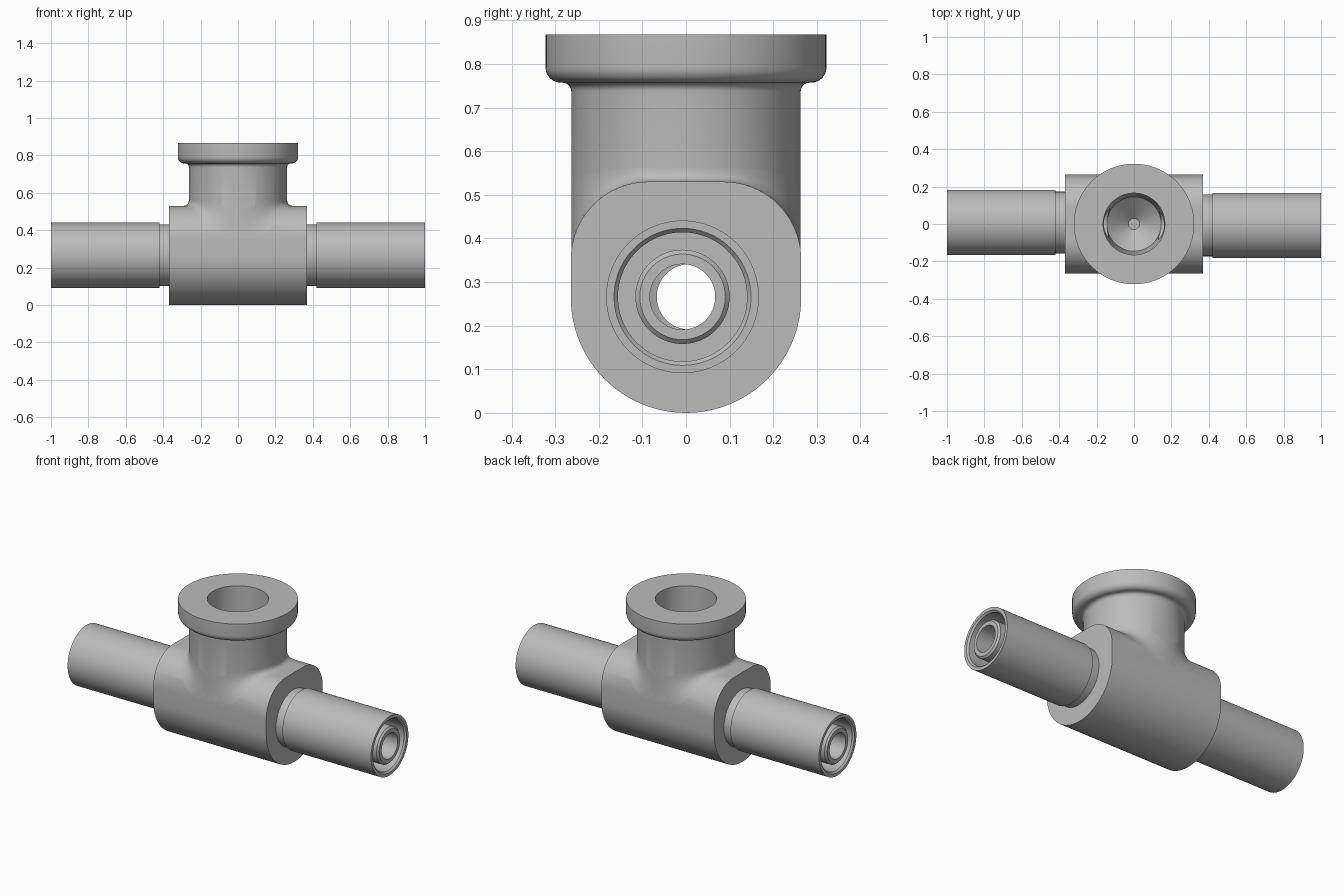
import bpy, bmesh, math
from mathutils import Matrix, Vector

cube = bpy.data.objects.get("Cube")
if cube:
    bpy.data.objects.remove(cube, do_unlink=True)

grey = bpy.data.materials.new("light_grey_metal")
grey.use_nodes = True
tone = (0.5, 0.5, 0.5, 1)
grey.diffuse_color = tone
grey.node_tree.nodes["Principled BSDF"].inputs["Base Color"].default_value = tone

SEG = 96
BODY_W, BODY_L, BODY_TOP, CORNER = 0.264, 0.37, 0.53, 0.178
AXIS_Z = 0.266
NECK_R = 0.263


def arc(cx, cy, r, a0, a1, n=10):
    steps = [math.radians(a0 + (a1 - a0) * i / n) for i in range(n + 1)]
    return [(cx + r * math.cos(a), cy + r * math.sin(a)) for a in steps]


def make(name, bm, fix_normals=True):
    if fix_normals:
        bmesh.ops.recalc_face_normals(bm, faces=bm.faces[:])
    mesh = bpy.data.meshes.new(name)
    bm.to_mesh(mesh)
    bm.free()
    mesh.materials.append(grey)
    ob = bpy.data.objects.new(name, mesh)
    bpy.context.collection.objects.link(ob)
    return ob


def revolve(name, profile, matrix=Matrix(), ring=False):
    """Spin (radius, height) points; a ring joins last point to first, otherwise ends are capped."""
    bm = bmesh.new()
    loops = []
    for r, h in profile:
        loops.append([bm.verts.new(matrix @ Vector((
            r * math.cos(math.tau * i / SEG), r * math.sin(math.tau * i / SEG), h)))
            for i in range(SEG)])
    pairs = list(zip(loops, loops[1:]))
    if ring:
        pairs.append((loops[-1], loops[0]))
    else:
        bm.faces.new(loops[0])
        bm.faces.new(loops[-1])
    for a, b in pairs:
        for i in range(SEG):
            j = (i + 1) % SEG
            bm.faces.new((a[i], a[j], b[j], b[i]))
    return make(name, bm)


def smooth(ob):
    bpy.ops.object.select_all(action='DESELECT')
    ob.select_set(True)
    bpy.context.view_layer.objects.active = ob
    bpy.ops.object.shade_smooth_by_angle(angle=math.radians(30))


def boolean(target, other, operation):
    mod = target.modifiers.new(operation.lower(), 'BOOLEAN')
    mod.operation = operation
    mod.solver = 'EXACT'
    mod.object = other
    bpy.context.view_layer.objects.active = target
    bpy.ops.object.modifier_apply(modifier=mod.name)
    bpy.data.objects.remove(other, do_unlink=True)


def body_height(y):
    """Height of the body's upper surface at a given y."""
    d = max(0, abs(y) - (BODY_W - CORNER))
    return BODY_TOP - CORNER + math.sqrt(max(0, CORNER ** 2 - d ** 2))


# Body block: round underside, rounded upper corners, extruded along x
outline = (arc(0, BODY_W, BODY_W, 180, 360, 48)
           + arc(BODY_W - CORNER, BODY_TOP - CORNER, CORNER, 0, 90, 20)
           + arc(CORNER - BODY_W, BODY_TOP - CORNER, CORNER, 90, 180, 20))
bm = bmesh.new()
end = bm.faces.new([bm.verts.new((-BODY_L, y, z)) for y, z in outline])
side = bmesh.ops.extrude_face_region(bm, geom=[end])["geom"]
bmesh.ops.translate(bm, vec=(2 * BODY_L, 0, 0),
                    verts=[v for v in side if isinstance(v, bmesh.types.BMVert)])
body = make("tee_body", bm)

# Upright neck with its filleted flange
neck = revolve("neck", [(NECK_R, 0.3)]
               + arc(NECK_R + 0.02, 0.737, 0.02, 180, 90, 6)
               + arc(0.287, 0.792, 0.035, -90, 0, 8)
               + [(0.322, 0.867)])
boolean(body, neck, 'UNION')

# Tapered socket with a conical floor, and the two offset side bores
socket = revolve("socket_cutter", [(0.165, 0.95), (0.165, 0.38), (0.145, 0.19), (0.03, 0.09)])
boolean(body, socket, 'DIFFERENCE')


def tube_frame(sign):
    turn = Matrix.Rotation(sign * math.pi / 2, 4, 'Y')
    return Matrix.Translation((0, -0.008 * sign, AXIS_Z)) @ turn


for sign in (1, -1):
    bore = revolve("bore_cutter", [(0.075, 0.02), (0.075, 0.5)], tube_frame(sign))
    boolean(body, bore, 'DIFFERENCE')
smooth(body)

# Side tubes: stepped shoulder, open groove at the end and a chamfered inner pipe
tube_profile = [(0.075, 0.365), (0.165, 0.365), (0.165, 0.42), (0.175, 0.42),
                (0.175, 1), (0.157, 1), (0.148, 0.99), (0.148, 0.85),
                (0.108, 0.85), (0.108, 0.99), (0.098, 1), (0.075, 1)]
for sign, name in ((1, "left_tube"), (-1, "right_tube")):
    smooth(revolve(name, tube_profile, tube_frame(sign), ring=True))

# Fillets blending the neck into the body, one on each side
for start, name in ((0, "left_fillet"), (180, "right_fillet")):
    bm = bmesh.new()
    rows = []
    for i in range(49):
        a = math.radians(start - 88 + 176 * i / 48)
        x, y = NECK_R * math.cos(a), NECK_R * math.sin(a)
        out = 1 if start == 0 else -1
        steep = math.sin(a) ** 4
        dx, dz = out * (0.035 + 0.08 * steep), 0.03 + 0.1 * steep
        h = body_height(y)
        row = []
        for k in range(9):
            t = k / 8
            row.append(bm.verts.new((x + dx * t * t, y, h + dz * (1 - t) ** 2)))
        rows.append(row)
    for a, b in zip(rows, rows[1:]):
        for k in range(8):
            bm.faces.new((a[k], a[k + 1], b[k + 1], b[k]))
    smooth(make(name, bm, fix_normals=False))
